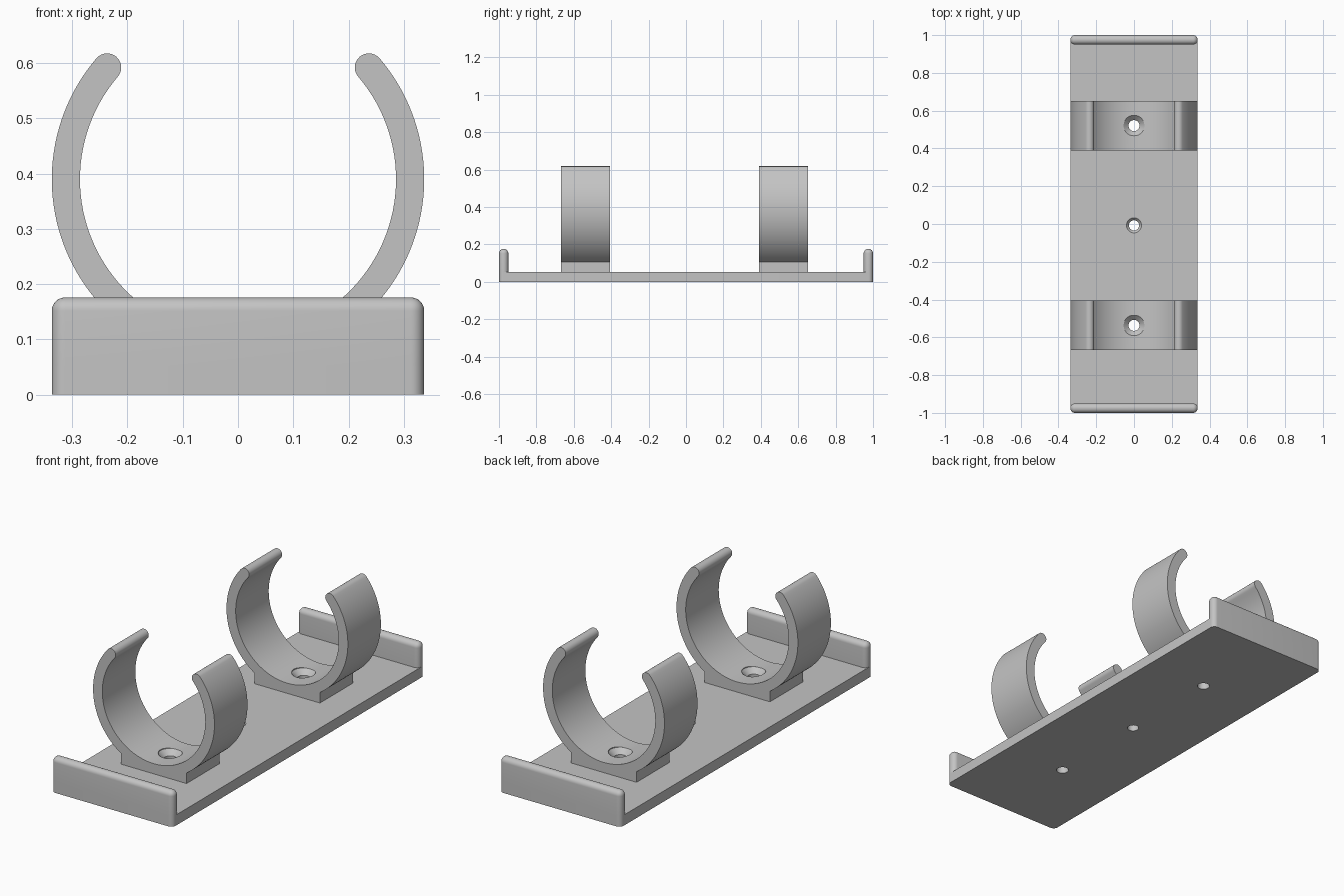
import bpy, bmesh, math

if "Cube" in bpy.data.objects:
    bpy.data.objects.remove(bpy.data.objects["Cube"])

grey = bpy.data.materials.new("light_grey")
grey.diffuse_color = (0.55, 0.55, 0.55, 1)
grey.use_nodes = True
grey.node_tree.nodes["Principled BSDF"].inputs["Base Color"].default_value = grey.diffuse_color

HALF_W, BASE_T, WALL_T, WALL_H = 0.337, 0.053, 0.05, 0.176
R_OUT, R_IN, RING_Z, TIP = 0.337, 0.286, 0.39, 40.5
PED_X, CLIP_HALF = 0.182, 0.131
CLIPS = (-0.537, 0.521)
MID_HOLE = -0.007


def make_object(name, bm):
    bmesh.ops.recalc_face_normals(bm, faces=bm.faces)
    mesh = bpy.data.meshes.new(name)
    bm.to_mesh(mesh)
    bm.free()
    mesh.materials.append(grey)
    obj = bpy.data.objects.new(name, mesh)
    bpy.context.collection.objects.link(obj)
    return obj


def box(name, x, y0, y1, z0, z1, radius, pick):
    """Box with the edges chosen by pick(a, b) rounded."""
    bm = bmesh.new()
    bmesh.ops.create_cube(bm, size=1)
    for v in bm.verts:
        v.co = (x * 2 * v.co.x, y1 if v.co.y > 0 else y0, z1 if v.co.z > 0 else z0)
    edges = [e for e in bm.edges if pick(e.verts[0].co, e.verts[1].co)]
    bmesh.ops.bevel(bm, geom=edges, offset=radius, segments=8, profile=0.5, affect='EDGES')
    return make_object(name, bm)


def arc(cx, cz, r, a0, a1, n):
    angles = [math.radians(a0 + (a1 - a0) * i / n) for i in range(n + 1)]
    return [(cx + r * math.cos(a), cz + r * math.sin(a)) for a in angles]


def clip(name, y):
    """Open ring with round tips on a rectangular pedestal."""
    low = math.degrees(math.acos(PED_X / R_OUT))
    mid, cap = (R_OUT + R_IN) / 2, (R_OUT - R_IN) / 2
    tx, tz = mid * math.cos(math.radians(TIP)), RING_Z + mid * math.sin(math.radians(TIP))
    pts = arc(0, RING_Z, R_OUT, TIP, -low, 40)
    pts += [(PED_X, BASE_T), (-PED_X, BASE_T)]
    pts += arc(0, RING_Z, R_OUT, 180 + low, 180 - TIP, 40)
    pts += arc(-tx, tz, cap, 180 - TIP, -TIP, 14)[1:-1]
    pts += arc(0, RING_Z, R_IN, 180 - TIP, 360 + TIP, 90)
    pts += arc(tx, tz, cap, TIP + 180, TIP, 14)[1:-1]
    bm = bmesh.new()
    face = bm.faces.new([bm.verts.new((px, y - CLIP_HALF, pz)) for px, pz in pts])
    ext = bmesh.ops.extrude_face_region(bm, geom=[face])
    moved = [g for g in ext['geom'] if isinstance(g, bmesh.types.BMVert)]
    bmesh.ops.translate(bm, verts=moved, vec=(0, 2 * CLIP_HALF, 0))
    return make_object(name, bm)


def drill(obj, y, profile):
    """Cut a countersunk hole given as (radius, z) rings from bottom to top."""
    n = 40
    bm = bmesh.new()
    rings = [[bm.verts.new((px, y + py, z)) for px, py in
              [(r * math.cos(i * math.tau / n), r * math.sin(i * math.tau / n)) for i in range(n)]]
             for r, z in profile]
    for a, b in zip(rings, rings[1:]):
        for i in range(n):
            j = (i + 1) % n
            bm.faces.new((a[i], a[j], b[j], b[i]))
    bm.faces.new(rings[0])
    bm.faces.new(rings[-1])
    cutter = make_object("hole_cutter", bm)
    cutter.hide_render = True
    mod = obj.modifiers.new("hole", 'BOOLEAN')
    mod.operation, mod.solver, mod.object = 'DIFFERENCE', 'EXACT', cutter
    bpy.context.view_layer.objects.active = obj
    bpy.ops.object.modifier_apply(modifier=mod.name)
    bpy.data.objects.remove(cutter)


# Base plate with rounded upright corners
base = box("base_plate", HALF_W, -1, 1, 0, BASE_T, 0.024,
           lambda a, b: abs(a.z - b.z) > 0.01)
parts = [base]

# Low rounded walls at both ends
for name, y0, y1 in (("front_wall", -1, -1 + WALL_T), ("back_wall", 1 - WALL_T, 1)):
    parts.append(box(name, HALF_W, y0, y1, BASE_T, WALL_H, 0.0242,
                     lambda a, b: max(a.z, b.z) > BASE_T + 0.01))

# Ring clips, each with a screw hole down through the base
CLIP_HOLE = [(0.029, -0.1), (0.029, 0.08), (0.055, 0.105), (0.055, 0.16)]
for name, y in zip(("front_clip", "back_clip"), CLIPS):
    ring = clip(name, y)
    drill(ring, y, CLIP_HOLE)
    drill(base, y, CLIP_HOLE)
    parts.append(ring)

# Countersunk hole in the middle of the base
drill(base, MID_HOLE, [(0.027, -0.1), (0.027, 0.039), (0.04, BASE_T), (0.04, 0.1)])

# Smooth shading with sharp edges kept
bpy.ops.object.select_all(action='DESELECT')
for obj in parts:
    obj.select_set(True)
bpy.context.view_layer.objects.active = base
bpy.ops.object.shade_smooth_by_angle(angle=math.radians(30))
